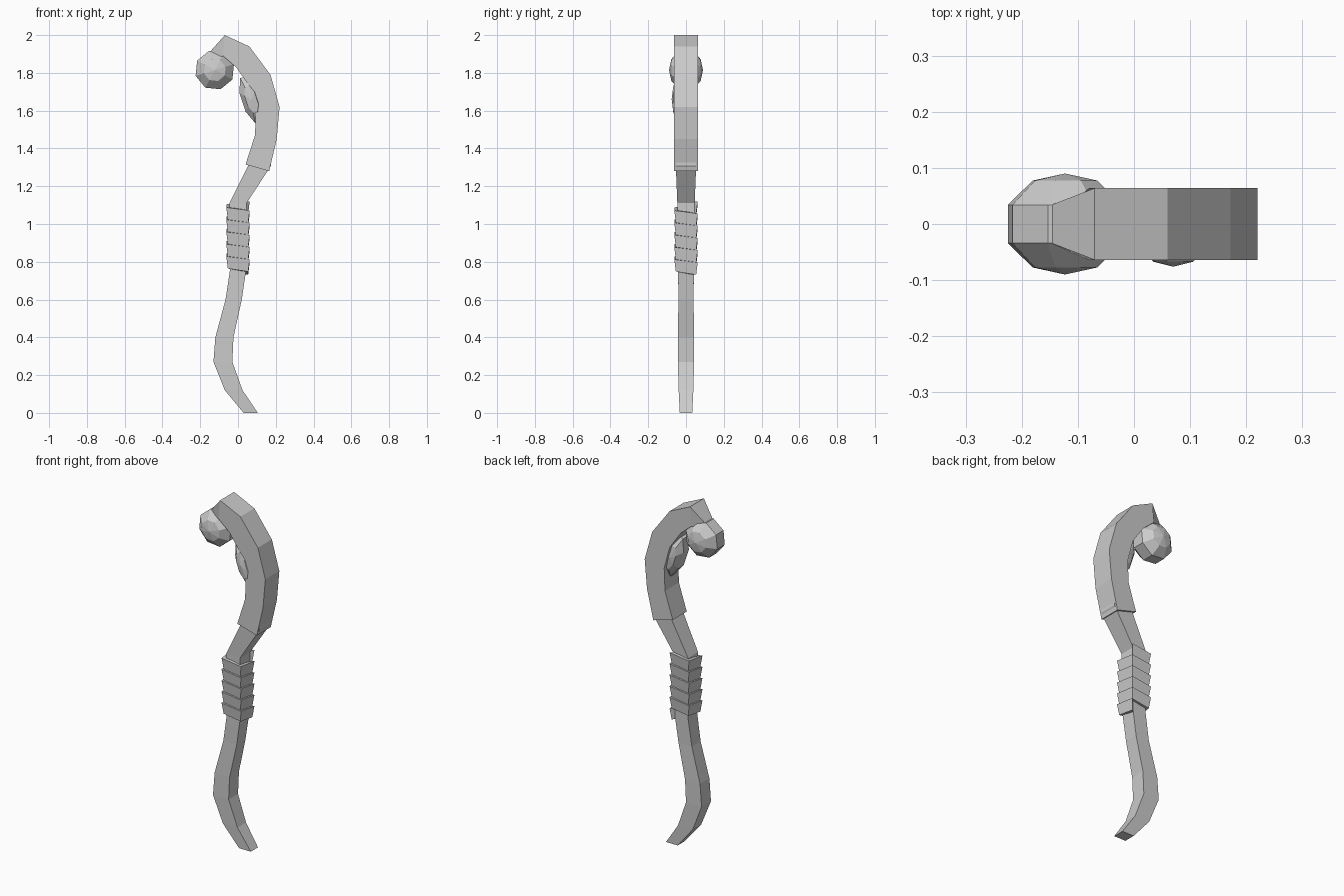
import bpy
import bmesh
from math import cos, sin, pi
from mathutils import Matrix, Vector

cube = bpy.data.objects.get("Cube")
if cube:
    bpy.data.objects.remove(cube, do_unlink=True)

GREY = (0.6, 0.6, 0.6, 1)
grey = bpy.data.materials.new("plain_grey")
grey.use_nodes = True
grey.diffuse_color = GREY
grey.node_tree.nodes["Principled BSDF"].inputs["Base Color"].default_value = GREY


def finish(name, bm):
    bmesh.ops.recalc_face_normals(bm, faces=bm.faces)
    mesh = bpy.data.meshes.new(name)
    bm.to_mesh(mesh)
    bm.free()
    mesh.materials.append(grey)
    obj = bpy.data.objects.new(name, mesh)
    bpy.context.collection.objects.link(obj)
    return obj


def loft(name, sections):
    """Join rings of equal point count and cap both ends."""
    bm = bmesh.new()
    rings = [[bm.verts.new(p) for p in s] for s in sections]
    for a, b in zip(rings, rings[1:]):
        for i in range(len(a)):
            j = (i + 1) % len(a)
            bm.faces.new((a[i], a[j], b[j], b[i]))
    bm.faces.new(rings[0])
    bm.faces.new(rings[-1])
    return finish(name, bm)


def beam(name, rows):
    """Bent square beam: rows of left x, z, right x, z, half depth."""
    return loft(name, [[(lx, -d, lz), (rx, -d, rz), (rx, d, rz), (lx, d, lz)]
                       for lx, lz, rx, rz, d in rows])


def gem(name, center, size, tilt, sides=8):
    """Faceted stone, turned about the depth axis."""
    bm = bmesh.new()
    for sign in (-1, 1):
        bm.verts.new((0, sign, 0))
        for radius, depth in ((1, 0.38), (0.57, 0.86)):
            for i in range(sides):
                a = 2 * pi * (i + 0.5) / sides
                bm.verts.new((radius * cos(a), sign * depth, radius * sin(a)))
    bmesh.ops.convex_hull(bm, input=bm.verts)
    bmesh.ops.dissolve_limit(bm, angle_limit=0.02, verts=bm.verts, edges=bm.edges)
    bm.transform(Matrix.Translation(center) @ Matrix.Rotation(tilt, 4, "Y")
                 @ Matrix.Diagonal(Vector(size)).to_4x4())
    return finish(name, bm)


# Slender curved shaft, its top tucked into the crook
beam("shaft", [
    (0.03, 0, 0.105, 0, 0.033),
    (-0.07, 0.12, 0.024, 0.12, 0.039),
    (-0.13, 0.27, -0.03, 0.27, 0.043),
    (-0.12, 0.40, -0.024, 0.40, 0.043),
    (-0.066, 0.60, 0.02, 0.60, 0.04),
    (-0.042, 0.76, 0.045, 0.77, 0.042),
    (-0.045, 1.11, 0.045, 1.11, 0.046),
    (0.06, 1.32, 0.176, 1.31, 0.054),
    (0.09, 1.36, 0.176, 1.335, 0.054),
])

# Heavy hooked head that narrows at the tip
beam("crook", [
    (0.04, 1.315, 0.165, 1.28, 0.064),
    (0.09, 1.47, 0.205, 1.45, 0.064),
    (0.095, 1.60, 0.22, 1.62, 0.064),
    (0.06, 1.73, 0.172, 1.79, 0.064),
    (-0.01, 1.83, 0.06, 1.94, 0.064),
    (-0.08, 1.89, -0.07, 2.0, 0.064),
    (-0.115, 1.86, -0.15, 1.91, 0.033),
])

# Hanging knob and the stone inside the hook
gem("knob", (-0.123, 0, 1.815), (0.106, 0.09, 0.106), 0.1)
gem("inner_stone", (0.07, -0.012, 1.66), (0.053, 0.064, 0.135), -0.32)

# Grip: one strap wound down the shaft in overlapping turns
corners = [(1, 1), (-1, 1), (-1, -1), (1, -1)]
strap = []
for k in range(21):
    cx, cy = corners[k % 4]
    top = 1.12 - 0.0162 * k
    strap.append([(cx * r, cy * r, top - drop) for r, drop in
                  ((0.035, 0), (0.062, 0), (0.054, 0.064), (0.035, 0.064))])
loft("grip_wrap", strap)
